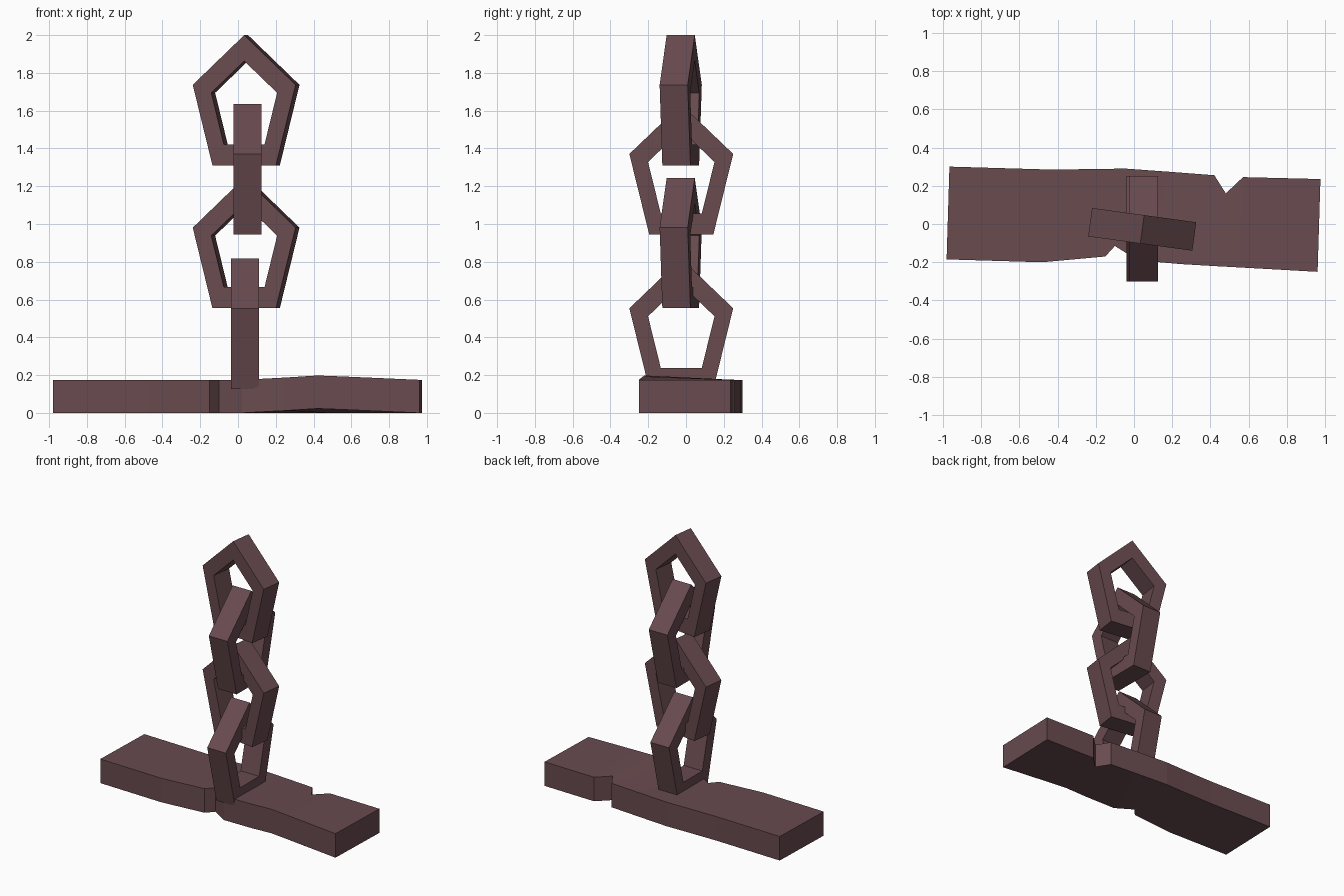
import bpy, bmesh
from math import sin, cos, pi, radians
from mathutils import Matrix, Vector

cube = bpy.data.objects.get("Cube")
if cube:
    bpy.data.objects.remove(cube, do_unlink=True)

iron = bpy.data.materials.new("dull_red_brown")
iron.use_nodes = True
colour = (0.14, 0.07, 0.078, 1)
iron.diffuse_color = colour
iron.node_tree.nodes["Principled BSDF"].inputs["Base Color"].default_value = colour


def finish(name, bm):
    bmesh.ops.recalc_face_normals(bm, faces=bm.faces)
    mesh = bpy.data.meshes.new(name)
    bm.to_mesh(mesh)
    bm.free()
    mesh.materials.append(iron)
    obj = bpy.data.objects.new(name, mesh)
    bpy.context.collection.objects.link(obj)
    return obj


def chain_link(name, centre, turn):
    """Stretched five-sided ring with a square-cut section."""
    half_depth, width, height, inner = 0.075, 0.289, 0.381, 0.64
    bm = bmesh.new()
    section = [(1, -half_depth), (1, half_depth), (inner, half_depth), (inner, -half_depth)]
    rings = []
    for i in range(5):
        a = 2 * pi * i / 5
        rings.append([bm.verts.new((s * width * sin(a), y, s * height * cos(a)))
                      for s, y in section])
    for i in range(5):
        a, b = rings[i], rings[(i + 1) % 5]
        for j in range(4):
            k = (j + 1) % 4
            bm.faces.new((a[j], a[k], b[k], b[j]))
    bm.transform(Matrix.Translation(Vector(centre)) @ Matrix.Rotation(radians(turn), 4, 'Z'))
    return finish(name, bm)


# Chain of alternating links, top to bottom
chain_link("top_link", (0.043, -0.028, 1.619), -7.8)
chain_link("upper_cross_link", (0.05, -0.025, 1.253), 90)
chain_link("middle_link", (0.043, -0.028, 0.863), -7.8)
chain_link("bottom_cross_link", (0.037, -0.025, 0.436), 90)

# Notched plank: front x, y, back x, y, lift of the front edge
thickness = 0.175
stations = [
    (-0.98, -0.185, -0.965, 0.30, 0),
    (-0.48, -0.20, -0.45, 0.285, 0),
    (-0.15, -0.17, -0.20, 0.287, 0),
    (-0.10, -0.115, -0.05, 0.29, 0),
    (0.02, -0.19, 0.20, 0.272, 0),
    (0.25, -0.21, 0.42, 0.255, 0.012),
    (0.42, -0.22, 0.48, 0.16, 0.023),
    (0.55, -0.227, 0.57, 0.245, 0.018),
    (0.96, -0.25, 0.975, 0.235, 0),
]
bm = bmesh.new()
loops = []
for fx, fy, bx, by, lift in stations:
    corners = [(fx, fy, lift), (bx, by, 0), (bx, by, thickness), (fx, fy, thickness + lift)]
    loops.append([bm.verts.new(c) for c in corners])
for a, b in zip(loops, loops[1:]):
    for j in range(4):
        k = (j + 1) % 4
        bm.faces.new((a[j], a[k], b[k], b[j]))
bm.faces.new(loops[0])
bm.faces.new(loops[-1])
finish("base_plank", bm)
